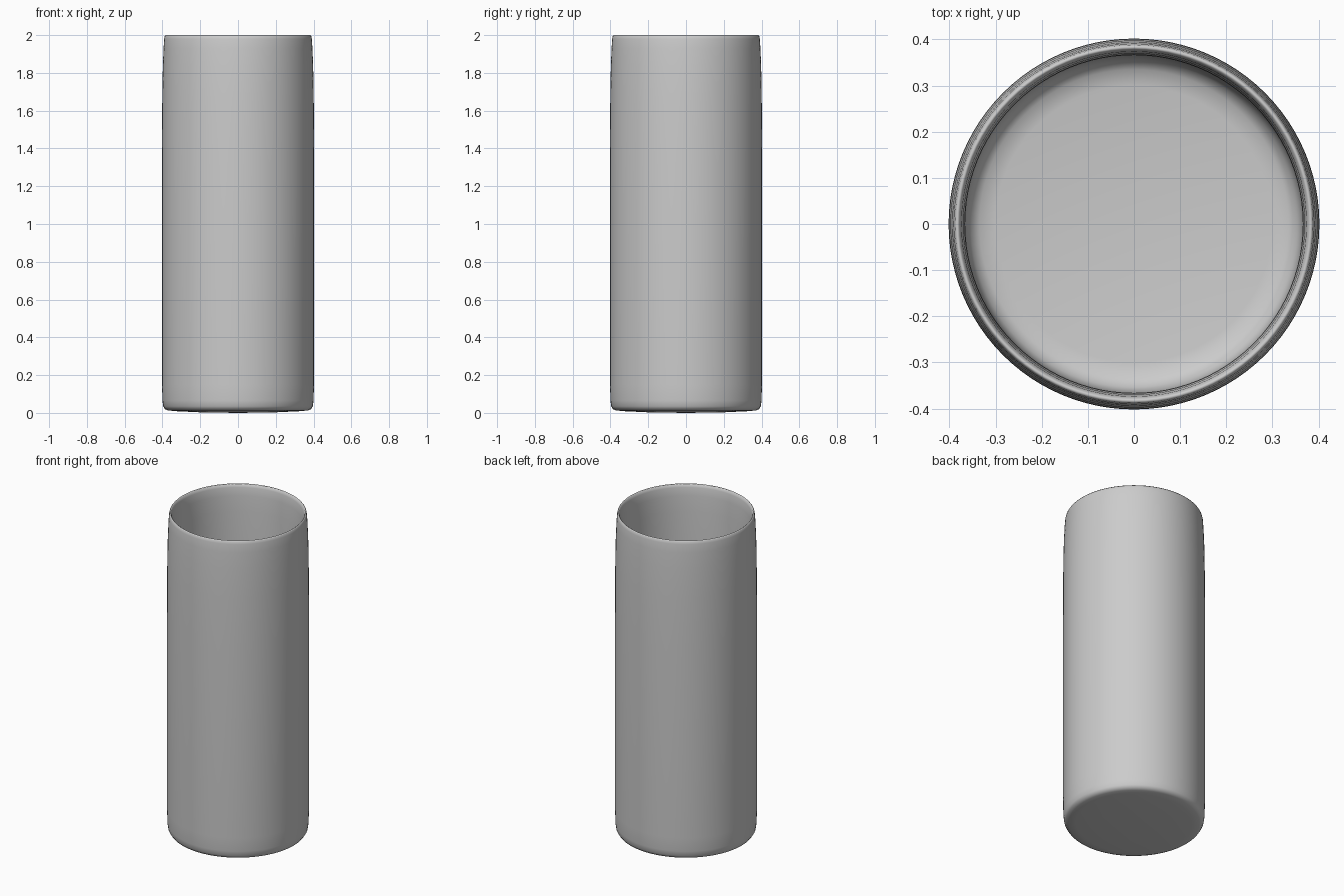
import bpy, bmesh, math

if "Cube" in bpy.data.objects:
    bpy.data.objects.remove(bpy.data.objects["Cube"])

# Cross-section (radius, height): underside, outer wall, rounded rim, inner wall, inner floor
PROFILE = [
    (0.0, 0.0), (0.20, 0.003), (0.33, 0.009), (0.37, 0.013), (0.387, 0.02), (0.396, 0.035),
    (0.40, 0.065), (0.402, 0.15), (0.402, 1.35), (0.401, 1.65), (0.398, 1.83),
    (0.394, 1.93), (0.391, 1.98), (0.388, 1.995), (0.384, 2.0), (0.379, 1.997),
    (0.374, 1.98), (0.370, 1.93), (0.367, 1.83), (0.366, 1.6), (0.366, 0.15),
    (0.363, 0.09), (0.354, 0.062), (0.335, 0.046), (0.30, 0.04), (0.0, 0.035),
]
SEGMENTS = 96

# Revolve the profile into a thin-walled open tumbler
bm = bmesh.new()
verts = [bm.verts.new((r, 0, z)) for r, z in PROFILE]
edges = [bm.edges.new(pair) for pair in zip(verts, verts[1:])]
bmesh.ops.spin(bm, geom=verts + edges, cent=(0, 0, 0), axis=(0, 0, 1),
               angle=math.tau, steps=SEGMENTS, use_duplicate=False)
bmesh.ops.remove_doubles(bm, verts=bm.verts, dist=0.0001)
bmesh.ops.recalc_face_normals(bm, faces=bm.faces)

mesh = bpy.data.meshes.new("tumbler")
bm.to_mesh(mesh)
bm.free()
tumbler = bpy.data.objects.new("tumbler", mesh)
bpy.context.collection.objects.link(tumbler)

# Smooth shading
for p in mesh.polygons:
    p.use_smooth = True
